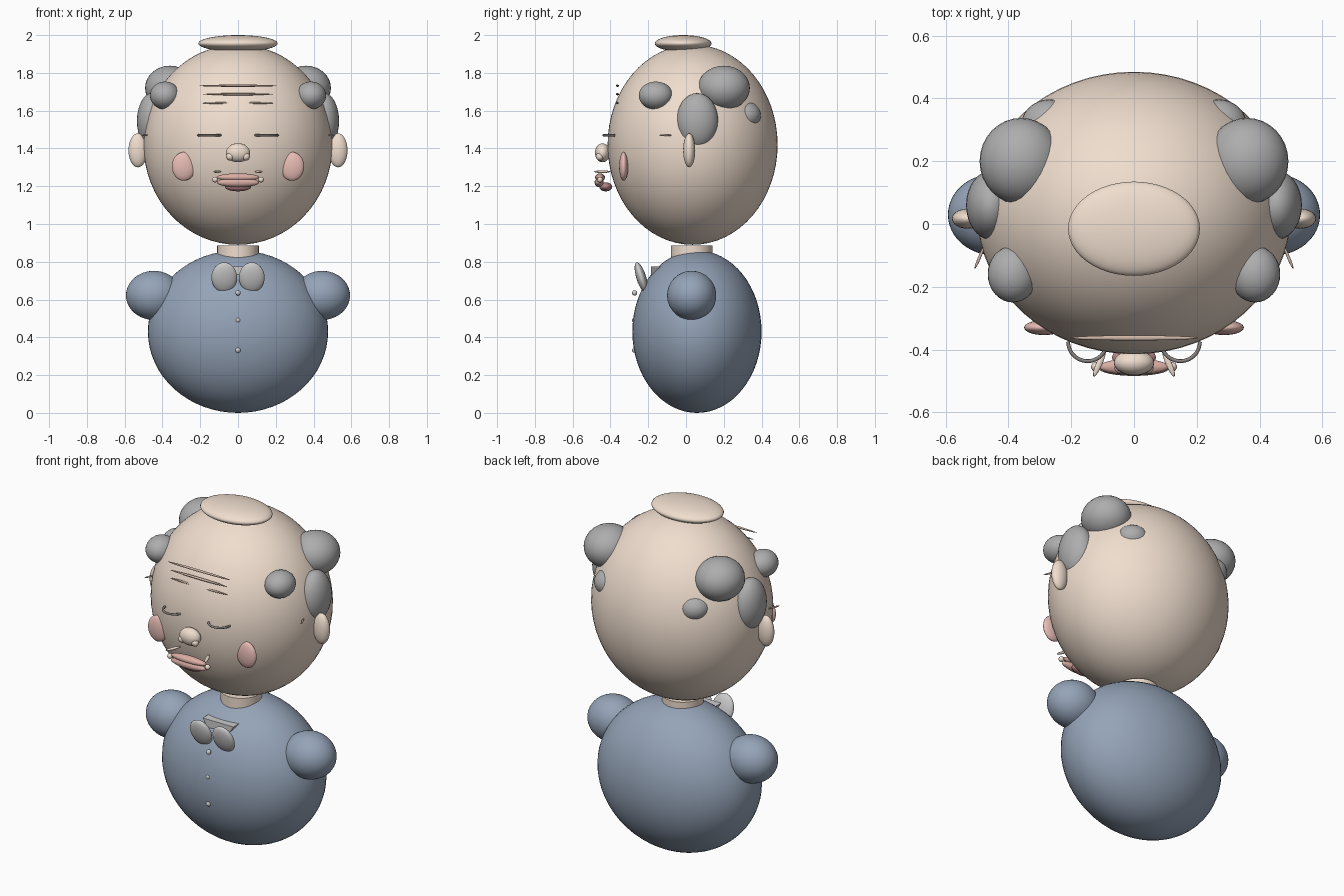
import bpy, bmesh, math
from mathutils import Matrix, Vector

if "Cube" in bpy.data.objects:
    bpy.data.objects.remove(bpy.data.objects["Cube"])

def material(name, rgb):
    m = bpy.data.materials.new(name)
    m.diffuse_color = (*rgb, 1)
    m.use_nodes = True
    m.node_tree.nodes["Principled BSDF"].inputs["Base Color"].default_value = m.diffuse_color
    return m

SKIN = material("skin", (0.87, 0.73, 0.62))
CHEEK = material("blush", (0.80, 0.50, 0.46))
LIP = material("lip", (0.70, 0.42, 0.37))
MOUTH = material("mouth_dark", (0.50, 0.25, 0.25))
BLUE = material("coat_blue", (0.30, 0.37, 0.48))
HAIR = material("hair_grey", (0.42, 0.42, 0.42))
LINE = material("wrinkle", (0.62, 0.47, 0.38))
LASH = material("eye_line", (0.25, 0.23, 0.22))
WHITE = material("shirt_white", (0.85, 0.85, 0.85))

def finish(name, bm, mat, smooth=True):
    bmesh.ops.recalc_face_normals(bm, faces=bm.faces)
    for f in bm.faces:
        f.smooth = smooth
    me = bpy.data.meshes.new(name)
    bm.to_mesh(me)
    bm.free()
    me.materials.append(mat)
    ob = bpy.data.objects.new(name, me)
    bpy.context.collection.objects.link(ob)
    return ob

def blob(name, loc, radii, mat, rot=(0, 0, 0), seg=32):
    bm = bmesh.new()
    bmesh.ops.create_uvsphere(bm, u_segments=seg, v_segments=seg // 2, radius=1)
    bm.transform(Matrix.Diagonal((*radii, 1)))
    ob = finish(name, bm, mat)
    ob.location, ob.rotation_euler = loc, rot
    return ob

def pair(name, loc, radii, mat, rot=(0, 0, 0), seg=32):
    x, y, z = loc
    for side, s in (("right", 1), ("left", -1)):
        blob(f"{name}_{side}", (s * x, y, z), radii, mat,
             (rot[0], s * rot[1], s * rot[2]), seg)

# Body and shoulders
blob("body", (0, 0.058, 0.43), (0.477, 0.342, 0.43), BLUE, seg=64)
pair("shoulder", (0.445, 0.03, 0.622), (0.148, 0.13, 0.13), BLUE, seg=48)

# Neck
bm = bmesh.new()
bmesh.ops.create_cone(bm, cap_ends=True, segments=48, radius1=0.11, radius2=0.11, depth=0.12)
neck = finish("neck", bm, SKIN)
neck.location = (0, 0.03, 0.825)
bpy.context.view_layer.objects.active = neck
neck.select_set(True)
bpy.ops.object.shade_smooth_by_angle()

# Head, flat crown and ears
blob("head", (0, 0.035, 1.42), (0.5, 0.45, 0.53), SKIN, seg=64)
blob("crown", (0, -0.015, 1.956), (0.21, 0.15, 0.044), SKIN, seg=48)
pair("ear", (0.53, 0.017, 1.39), (0.05, 0.032, 0.09), SKIN)

# Hair tufts
pair("hair_upper", (0.36, 0.2, 1.72), (0.132, 0.138, 0.118), HAIR)
pair("hair_side", (0.455, 0.06, 1.545), (0.08, 0.11, 0.148), HAIR)
pair("hair_temple", (0.386, -0.16, 1.68), (0.08, 0.09, 0.074), HAIR)
pair("hair_back", (0.27, 0.312, 1.575), (0.09, 0.085, 0.075), HAIR)

# Forehead wrinkles and crow's feet
for i, (z, rx) in enumerate(((1.732, 0.205), (1.687, 0.185), (1.64, 0.187))):
    blob(f"forehead_wrinkle_{i + 1}", (0, -0.363, z), (rx, 0.008, 0.006), LINE)
pair("eye_wrinkle", (0.493, -0.108, 1.47), (0.005, 0.037, 0.005), LINE, (0, 0, 0.4), 16)

# Closed eyes: thin horizontal arcs
for side, s in (("right", 1), ("left", -1)):
    cu = bpy.data.curves.new("closed_eye", "CURVE")
    cu.dimensions = "3D"
    cu.bevel_depth, cu.bevel_resolution, cu.use_fill_caps = 0.006, 3, True
    sp = cu.splines.new("POLY")
    n = 24
    sp.points.add(n)
    for i, p in enumerate(sp.points):
        a = math.pi * (1 + i / n)
        p.co = (s * 0.148 + 0.062 * math.cos(a), -0.375 + 0.062 * math.sin(a), 1.47, 1)
    cu.materials.append(LASH)
    bpy.context.collection.objects.link(bpy.data.objects.new(f"closed_eye_{side}", cu))

# Nose and cheeks
blob("nose", (0, -0.442, 1.377), (0.064, 0.04, 0.05), SKIN)
pair("nostril", (0.042, -0.456, 1.357), (0.021, 0.021, 0.021), SKIN, seg=20)
pair("cheek", (0.287, -0.33, 1.305), (0.063, 0.024, 0.076), CHEEK)

# Mouth
blob("upper_lip", (0, -0.455, 1.247), (0.112, 0.026, 0.021), LIP)
blob("lower_lip", (0, -0.46, 1.22), (0.112, 0.024, 0.025), LIP)
blob("mouth_inside", (0, -0.425, 1.197), (0.07, 0.034, 0.024), MOUTH)
pair("mouth_corner", (0.122, -0.455, 1.235), (0.015, 0.015, 0.015), SKIN, seg=20)
pair("smile_crease", (0.11, -0.443, 1.277), (0.01, 0.047, 0.007), SKIN, (0, 0, 0.4), 20)

# Shirt front: downward triangle
bm = bmesh.new()
tri = [bm.verts.new(v) for v in ((-0.1, -0.185, 0.775), (0.1, -0.185, 0.775), (0, -0.185, 0.62))]
face = bm.faces.new(tri)
ext = bmesh.ops.extrude_face_region(bm, geom=[face])
bmesh.ops.translate(bm, vec=Vector((0, 0.09, 0)),
                    verts=[g for g in ext["geom"] if isinstance(g, bmesh.types.BMVert)])
if not any(all(abs(v.co.y + 0.185) < 1e-5 for v in f.verts) for f in bm.faces):
    bm.faces.new(tri)
finish("shirt_front", bm, WHITE, False)

# Bow and buttons
pair("bow", (0.073, -0.237, 0.717), (0.068, 0.026, 0.083), WHITE, (0.3, 0, 0))
for i, z in enumerate((0.635, 0.49, 0.332)):
    blob(f"button_{i + 1}", (0, -0.272, z), (0.014, 0.014, 0.014), WHITE, seg=16)
